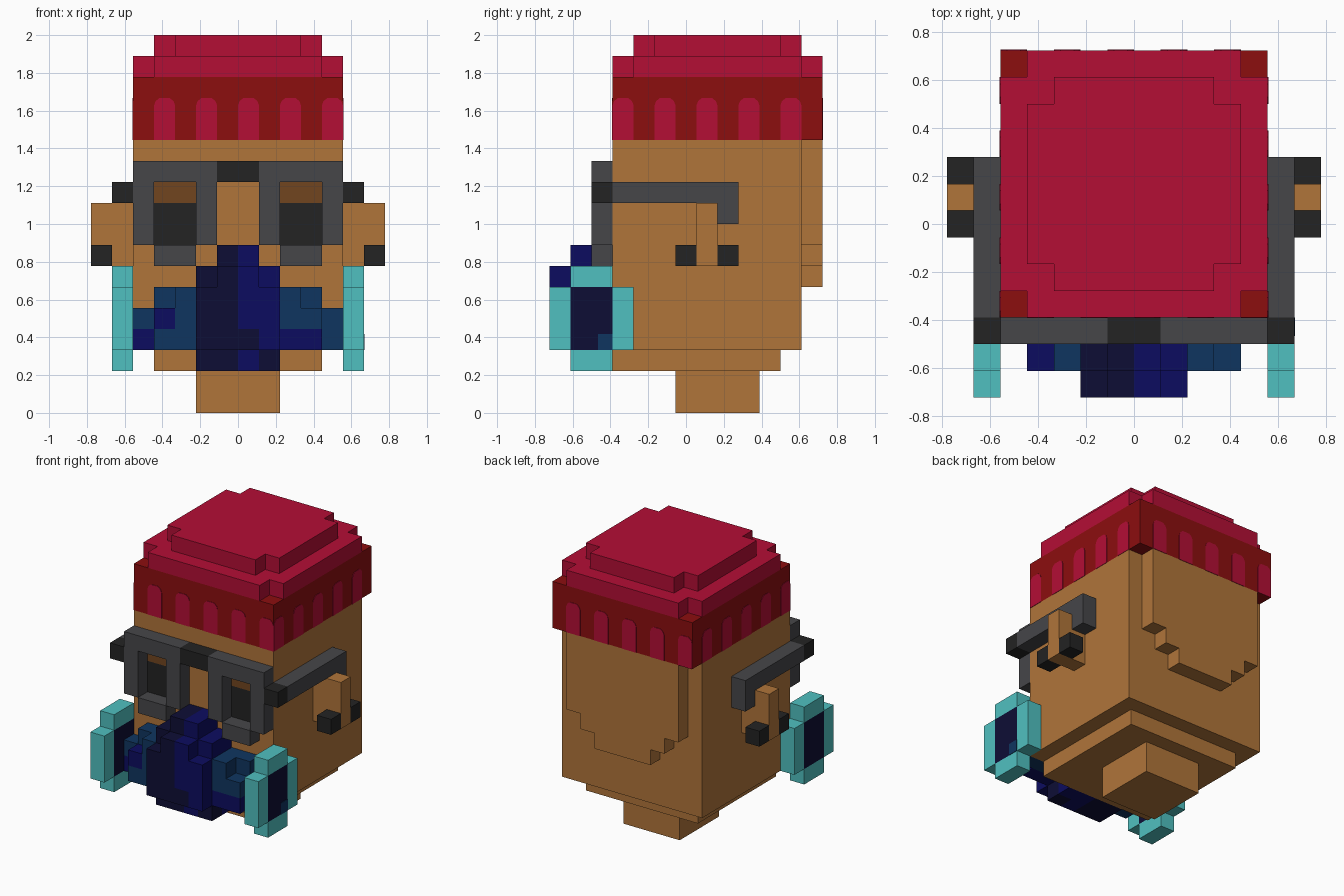
import bpy, bmesh, math
from mathutils import Vector

if "Cube" in bpy.data.objects:
    bpy.data.objects.remove(bpy.data.objects["Cube"], do_unlink=True)

U = 1 / 9      # block size: the model is 18 blocks tall
Y0 = -6.5      # front of the block grid


def material(name, hex_code):
    lin = []
    for i in (0, 2, 4):
        c = int(hex_code[i:i + 2], 16) / 255
        lin.append(c / 12.92 if c <= 0.04045 else ((c + 0.055) / 1.055) ** 2.4)
    m = bpy.data.materials.new(name)
    m.use_nodes = True
    m.diffuse_color = (*lin, 1)
    m.node_tree.nodes["Principled BSDF"].inputs["Base Color"].default_value = (*lin, 1)
    return m


skin = material("skin tan", "b0753a")
crimson = material("crimson", "b40e35")
dark_red = material("dark red", "8c0e0f")
grey = material("frame grey", "464649")
black = material("black", "232323")
brown = material("eyelid brown", "71451f")
navy = material("navy", "0d0d35")
blue = material("bright blue", "0c0c60")
steel = material("steel blue", "0f3560")
teal = material("teal", "50c0c0")


def finish(name, bm, mats):
    mesh = bpy.data.meshes.new(name)
    bm.to_mesh(mesh)
    bm.free()
    for m in mats:
        mesh.materials.append(m)
    ob = bpy.data.objects.new(name, mesh)
    bpy.context.collection.objects.link(ob)
    return ob


def blocks(name, *boxes):
    """Fuse boxes (material, x0, x1, y0, y1, z0, z1) in block units; later boxes repaint earlier ones."""
    cells, mats = {}, []
    for m, x0, x1, y0, y1, z0, z1 in boxes:
        if m not in mats:
            mats.append(m)
        for x in range(x0, x1):
            for y in range(y0, y1):
                for z in range(z0, z1):
                    cells[x, y, z] = mats.index(m)
    bm = bmesh.new()
    verts = {}

    def vert(p):
        if p not in verts:
            verts[p] = bm.verts.new((p[0] * U, (p[1] + Y0) * U, p[2] * U))
        return verts[p]

    for cell, index in cells.items():
        for axis in range(3):
            b, c = (axis + 1) % 3, (axis + 2) % 3
            for side in (0, 1):
                near = list(cell)
                near[axis] += 2 * side - 1
                if tuple(near) in cells:
                    continue
                ring = []
                for db, dc in ((0, 0), (1, 0), (1, 1), (0, 1)):
                    p = list(cell)
                    p[axis] += side
                    p[b] += db
                    p[c] += dc
                    ring.append(vert(tuple(p)))
                face = bm.faces.new(ring if side else ring[::-1])
                face.material_index = index
    bmesh.ops.dissolve_limit(bm, angle_limit=0.01, verts=bm.verts[:], edges=bm.edges[:],
                             delimit={'MATERIAL'})
    return finish(name, bm, mats)


def plate(name, mat, origin, across, normal, points, thick=0.003):
    """Thin plate: 2D points (across, up) in block units, pushed out along the normal."""
    o = Vector((origin[0], origin[1] + Y0, origin[2])) * U
    a, n = Vector(across), Vector(normal)
    bm = bmesh.new()
    face = bm.faces.new([bm.verts.new(o + a * p * U + Vector((0, 0, q * U))) for p, q in points])
    out = bmesh.ops.extrude_face_region(bm, geom=[face])
    moved = [v for v in out["geom"] if isinstance(v, bmesh.types.BMVert)]
    bmesh.ops.translate(bm, verts=moved, vec=n * thick)
    bmesh.ops.recalc_face_normals(bm, faces=bm.faces[:])
    return finish(name, bm, [mat])


def rect(w, h):
    return [(0, 0), (w, 0), (w, h), (0, h)]


def mirrored(side, x0, x1):
    return (x0, x1) if side > 0 else (-x1, -x0)


# Head with neck, jaw and the stepped bulge at the back
blocks("neck", (skin, -2, 2, 6, 10, 0, 2))
blocks("head",
       (skin, -4, 4, 3, 11, 2, 3),
       (skin, -5, 5, 3, 12, 3, 13),
       (skin, -4, 4, 12, 13, 8, 13),
       (skin, -3, 3, 12, 13, 7, 8),
       (skin, -2, 2, 12, 13, 6, 7))

# Cap: band, rounded crown in two steps
blocks("cap_band", (dark_red, -5, 5, 3, 13, 13, 16))
blocks("cap_crown",
       (crimson, -4, 4, 3, 13, 16, 17),
       (crimson, -5, 5, 4, 12, 16, 17),
       (crimson, -3, 3, 4, 12, 17, 18),
       (crimson, -4, 4, 5, 11, 17, 18))

# Arched stripes around the band
arch = [(0, 0), (1, 0), (1, 1.65), (0.93, 1.85), (0.75, 2), (0.25, 2), (0.07, 1.85), (0, 1.65)]
for i in range(5):
    plate(f"front_stripe_{i}", crimson, (-4 + 2 * i, 3, 13), (1, 0, 0), (0, -1, 0), arch)
    plate(f"back_stripe_{i}", crimson, (-5 + 2 * i, 13, 13), (1, 0, 0), (0, 1, 0), arch)
    plate(f"left_stripe_{i}", crimson, (5, 3 + 2 * i, 13), (0, 1, 0), (1, 0, 0), arch)
    plate(f"right_stripe_{i}", crimson, (-5, 3 + 2 * i, 13), (0, 1, 0), (-1, 0, 0), arch)

# Glasses bridge
blocks("glasses_bridge", (black, -1, 1, 2, 3, 11, 12))

for side, label in ((1, "left"), (-1, "right")):
    def box(mat, x0, x1, *rest):
        return (mat, *mirrored(side, x0, x1), *rest)

    # Glasses rim around an open lens, hinge and hooked temple
    blocks(label + "_glasses_rim",
           box(grey, 1, 2, 2, 3, 8, 12),
           box(grey, 4, 5, 2, 3, 8, 12),
           box(grey, 2, 4, 2, 3, 11, 12),
           box(grey, 2, 4, 2, 3, 7, 8))
    blocks(label + "_glasses_temple",
           box(black, 5, 6, 2, 3, 10, 11),
           box(grey, 5, 6, 3, 9, 10, 11),
           box(grey, 5, 6, 8, 9, 9, 10))

    # Eye and eyelid
    x = mirrored(side, 2, 4)[0]
    plate(label + "_eye", black, (x, 3, 8), (1, 0, 0), (0, -1, 0), rect(2, 2))
    plate(label + "_eyelid", brown, (x, 3, 10), (1, 0, 0), (0, -1, 0), rect(2, 1))

    # Ear with a stud on each side
    blocks(label + "_ear", box(skin, 5, 7, 7, 8, 7, 10))
    blocks(label + "_ear_front_stud", box(black, 6, 7, 6, 7, 7, 8))
    blocks(label + "_ear_back_stud", box(black, 6, 7, 8, 9, 7, 8))

    # Mask filter disc with dark core
    blocks(label + "_filter",
           box(teal, 5, 6, 0, 4, 3, 6),
           box(teal, 5, 6, 1, 3, 2, 7),
           box(navy, 5, 6, 1, 3, 3, 6))

    # Stepped tube from mask to filter, with bright patches
    if side > 0:
        patches = [(blue, 2, 4, 1, 2, 3, 4)]
    else:
        patches = [(blue, -4, -3, 1, 2, 4, 5), (blue, -5, -4, 2, 3, 3, 4)]
    blocks(label + "_mask_tube",
           box(steel, 2, 3, 1, 3, 3, 6),
           box(steel, 3, 4, 1, 3, 3, 5),
           box(steel, 3, 4, 2, 3, 5, 6),
           box(steel, 4, 5, 2, 3, 3, 5),
           *patches)

# Small patch on the left filter core
plate("left_filter_patch", steel, (6, 2.3, 3), (0, 1, 0), (1, 0, 0), rect(0.7, 0.75))

# Mask centre: navy half and bright half, stepped at the top
halves = []
for mat, s in ((navy, -1), (blue, 1)):
    one, two = mirrored(s, 0, 1), mirrored(s, 0, 2)
    halves += [(mat, *two, 1, 3, 2, 7), (mat, *one, 1, 3, 7, 8),
               (mat, *two, 0, 1, 3, 6), (mat, *one, 0, 1, 6, 7)]
blocks("mask_centre", *halves,
       (navy, 0, 1, 0, 1, 3, 4),
       (navy, 1, 2, 1, 2, 2, 3))
